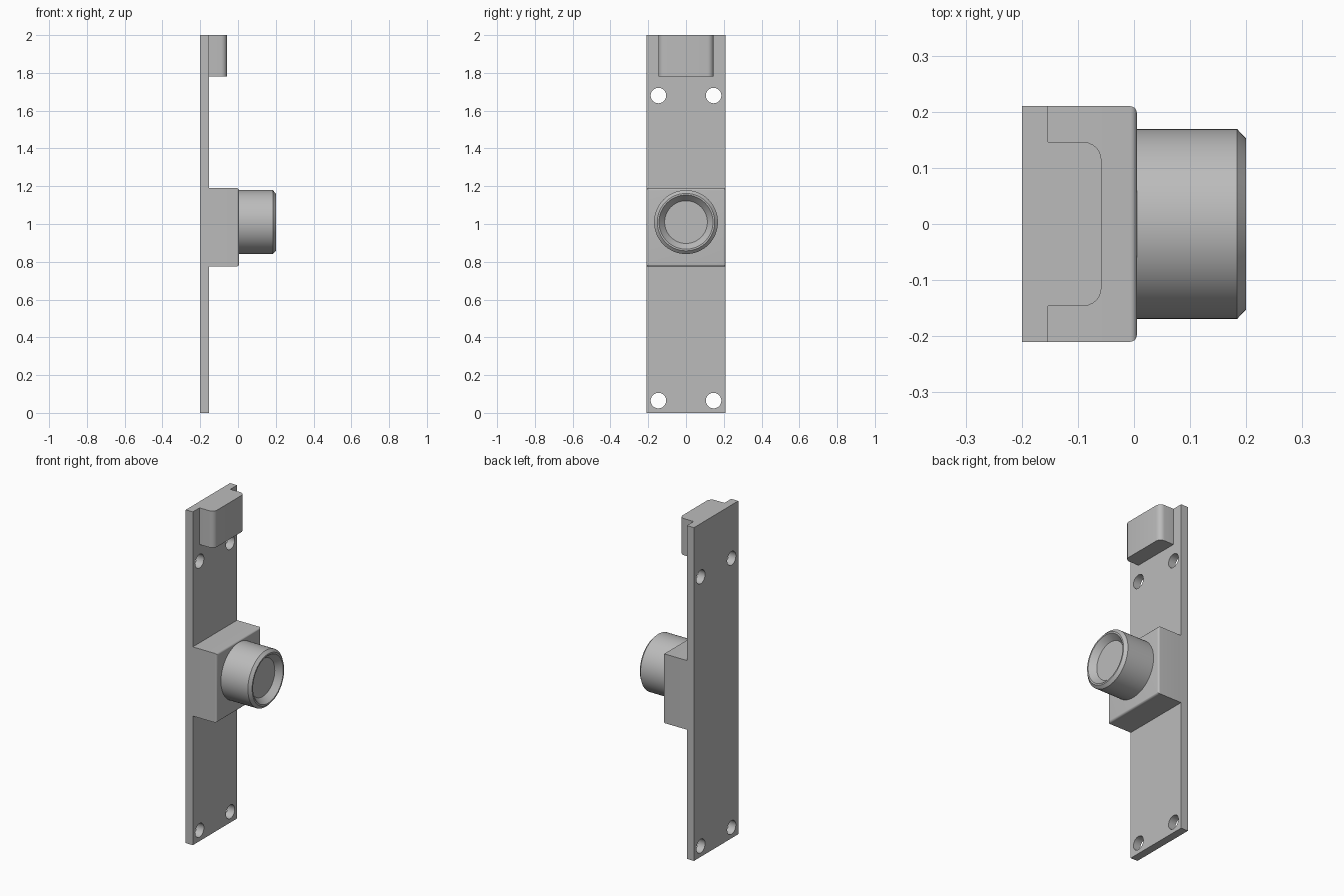
import bpy, bmesh, math
from mathutils import Matrix

if "Cube" in bpy.data.objects:
    bpy.data.objects.remove(bpy.data.objects["Cube"])

grey = bpy.data.materials.new("grey")
grey.use_nodes = True
colour = (0.5, 0.5, 0.5, 1)
grey.diffuse_color = colour
grey.node_tree.nodes["Principled BSDF"].inputs["Base Color"].default_value = colour


def finish(name, bm):
    bmesh.ops.recalc_face_normals(bm, faces=bm.faces)
    mesh = bpy.data.meshes.new(name)
    bm.to_mesh(mesh)
    bm.free()
    mesh.materials.append(grey)
    ob = bpy.data.objects.new(name, mesh)
    bpy.context.collection.objects.link(ob)
    return ob


def smooth(ob):
    bpy.ops.object.select_all(action='DESELECT')
    ob.select_set(True)
    bpy.context.view_layer.objects.active = ob
    bpy.ops.object.shade_smooth_by_angle(angle=math.radians(30))


def box(name, x, half_y, z, radius=0, rounded=None):
    """Box spanning x and z ranges; edges passing the test are rounded."""
    bm = bmesh.new()
    bmesh.ops.create_cube(bm, size=1)
    for v in bm.verts:
        v.co = (x[v.co.x > 0], math.copysign(half_y, v.co.y), z[v.co.z > 0])
    if rounded:
        edges = [e for e in bm.edges if rounded(*e.verts)]
        bmesh.ops.bevel(bm, geom=edges, offset=radius, segments=6,
                        profile=0.5, affect='EDGES')
    return finish(name, bm)


BACK, FACE, BLOCK, TIP = -0.2, -0.153, 0.005, 0.2
HALF = 0.21

# Mounting plate with four screw holes
plate = box("mounting_plate", (BACK, FACE), HALF, (0, 2))
bm = bmesh.new()
for y in (-0.146, 0.146):
    for z in (0.065, 1.68):
        place = Matrix.Translation((FACE, y, z)) @ Matrix.Rotation(math.pi / 2, 4, 'Y')
        bmesh.ops.create_cone(bm, cap_ends=True, segments=40, radius1=0.041,
                              radius2=0.041, depth=0.3, matrix=place)
cutter = finish("hole_cutter", bm)
cutter.hide_render = True
cut = plate.modifiers.new("holes", 'BOOLEAN')
cut.object, cut.operation, cut.solver = cutter, 'DIFFERENCE', 'EXACT'
bpy.context.view_layer.objects.active = plate
bpy.ops.object.modifier_apply(modifier=cut.name)
bpy.data.objects.remove(cutter)
smooth(plate)

# Lens housing, softened around its outer face
smooth(box("lens_housing", (FACE, BLOCK), HALF, (0.775, 1.19), 0.012,
           lambda a, b: min(a.co.x, b.co.x) > 0))

# Connector block at the top with rounded outer upright edges
smooth(box("connector", (FACE, -0.058), 0.146, (1.78, 2), 0.032,
           lambda a, b: min(a.co.x, b.co.x) > -0.1 and abs(a.co.z - b.co.z) > 0.1))

# Lens barrel: turned profile of (x, radius) with a tapered recess
profile = [(BLOCK, 0), (BLOCK, 0.169), (TIP - 0.016, 0.169), (TIP, 0.152),
           (TIP, 0.143), (TIP - 0.035, 0.113), (TIP - 0.035, 0)]
bm = bmesh.new()
verts = [bm.verts.new((x, 0, r)) for x, r in profile]
edges = [bm.edges.new(pair) for pair in zip(verts, verts[1:])]
bmesh.ops.spin(bm, geom=verts + edges, cent=(0, 0, 0), axis=(1, 0, 0),
               angle=math.tau, steps=64)
bmesh.ops.remove_doubles(bm, verts=bm.verts, dist=0.0001)
barrel = finish("lens_barrel", bm)
barrel.location.z = 1.01
smooth(barrel)
